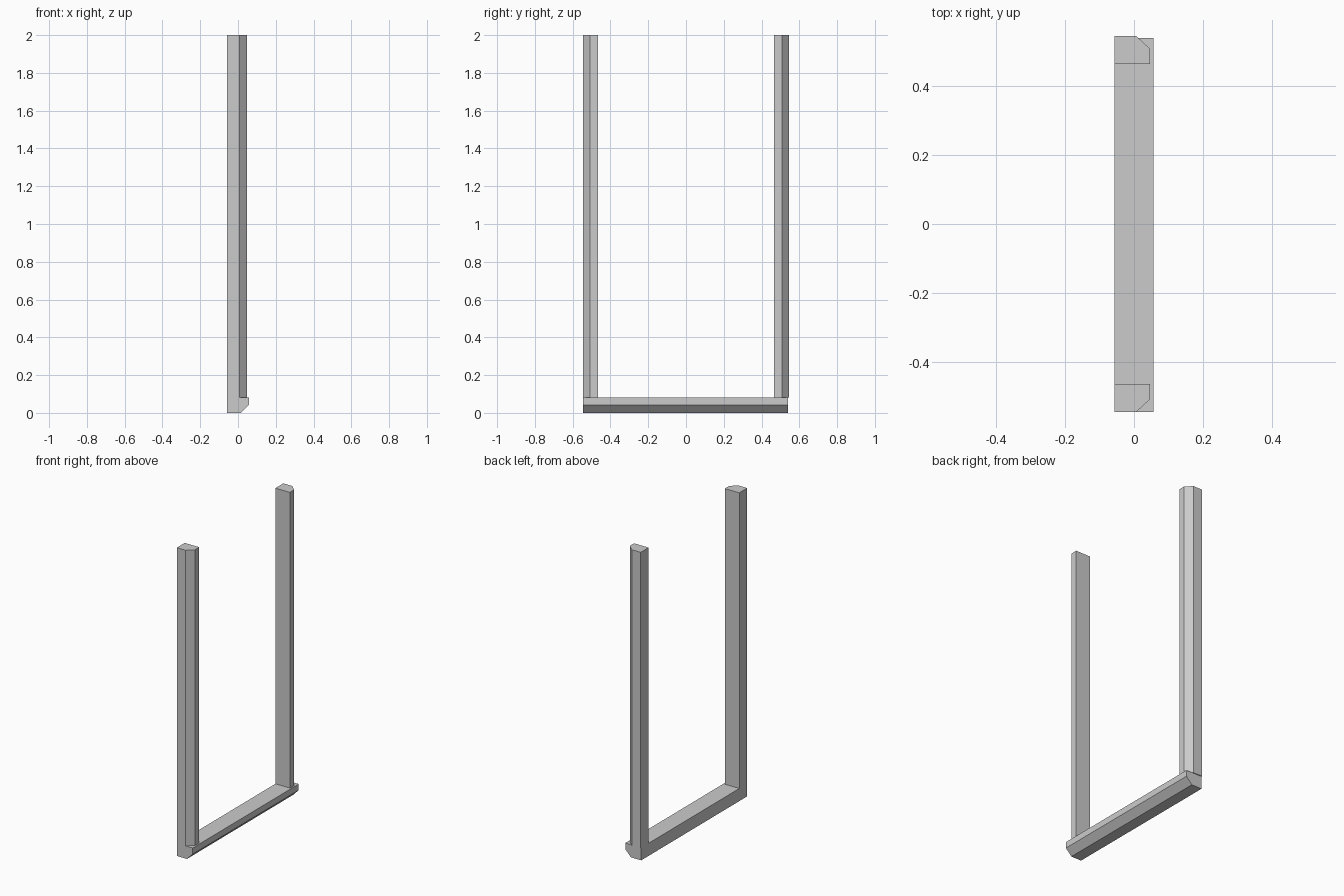
import bpy, bmesh
from mathutils import Vector

if "Cube" in bpy.data.objects:
    bpy.data.objects.remove(bpy.data.objects["Cube"])


def prism(name, profile, sweep):
    """Extrude a closed planar profile along a sweep vector."""
    bm = bmesh.new()
    face = bm.faces.new([bm.verts.new(p) for p in profile])
    ext = bmesh.ops.extrude_face_region(bm, geom=[face])
    moved = [g for g in ext["geom"] if isinstance(g, bmesh.types.BMVert)]
    bmesh.ops.translate(bm, vec=Vector(sweep), verts=moved)
    bmesh.ops.recalc_face_normals(bm, faces=bm.faces)
    mesh = bpy.data.meshes.new(name)
    bm.to_mesh(mesh)
    bm.free()
    obj = bpy.data.objects.new(name, mesh)
    bpy.context.collection.objects.link(obj)
    return obj


BACK, RAIL_H, TOP = -0.057, 0.082, 2.0
OUT, INNER = 0.546, 0.465

# Bottom rail with a chamfered lower front edge
rail = [(BACK, 0), (0.016, 0), (0.057, 0.042), (0.057, RAIL_H), (BACK, RAIL_H)]
prism("bottom_rail", [(x, -OUT, z) for x, z in rail], (0, 1.087, 0))

# Two uprights standing on the rail, chamfered on their outer front corners
post = [(BACK, INNER), (0.047, INNER), (0.047, 0.509), (0.007, OUT), (BACK, OUT)]
for name, side in (("left_post", -1), ("right_post", 1)):
    prism(name, [(x, side * y, RAIL_H) for x, y in post], (0, 0, TOP - RAIL_H))
